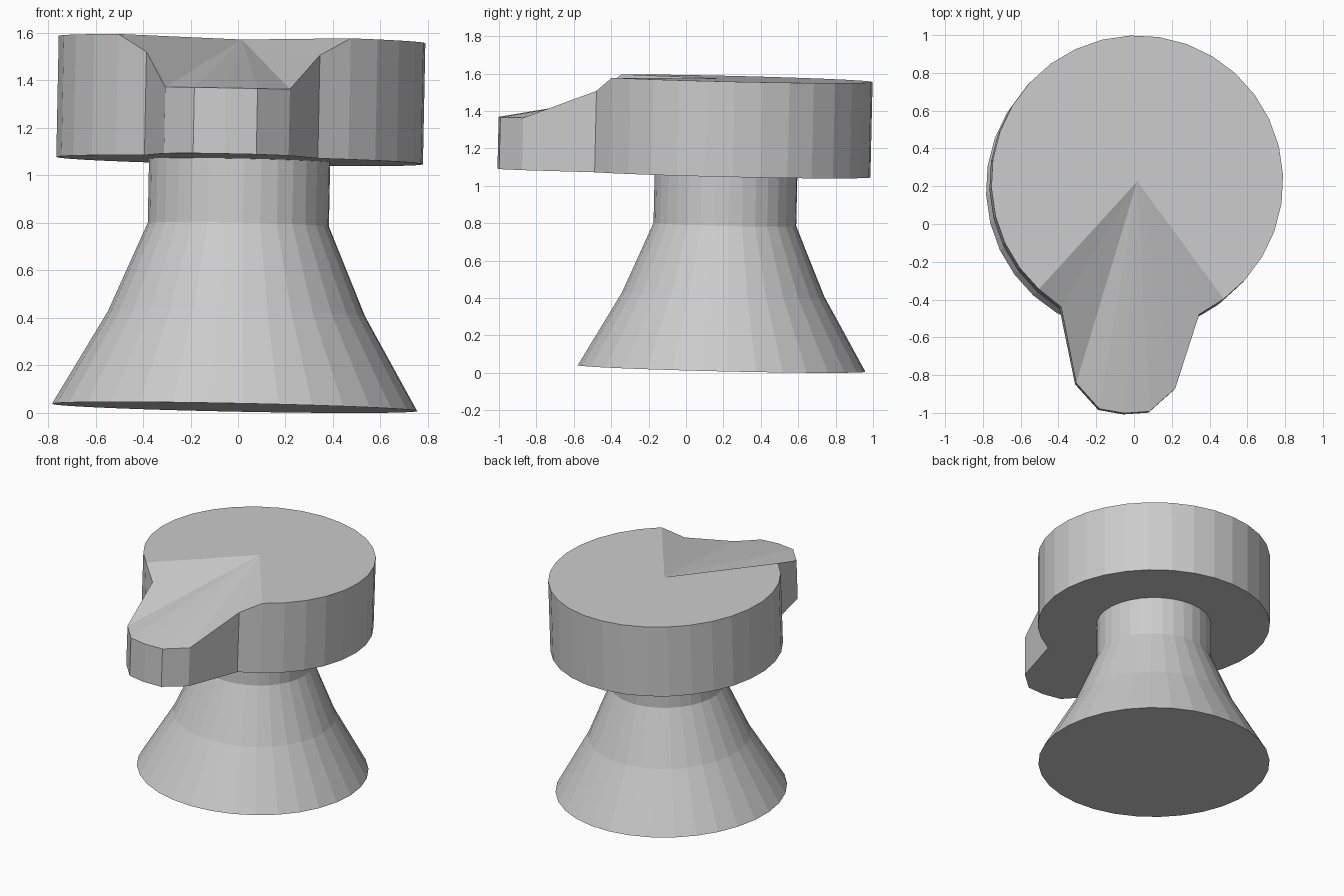
import bpy
import bmesh
from math import cos, sin, pi, radians
from mathutils import Vector, Quaternion

cube = bpy.data.objects.get("Cube")
if cube:
    bpy.data.objects.remove(cube, do_unlink=True)

SIDES = 32
STEP = 2 * pi / SIDES
BASE_CENTRE = Vector((-0.014, 0.19, 0.023))
LEAN = Vector((0, 0, 1)).rotation_difference(Vector((0.02, 0.023, 1)))
TURN = LEAN @ Quaternion((0, 0, 1), radians(-3))

grey = bpy.data.materials.new("plain grey")
grey.use_nodes = True
colour = (0.6, 0.6, 0.6, 1)
grey.diffuse_color = colour
grey.node_tree.nodes["Principled BSDF"].inputs["Base Color"].default_value = colour


def polar(radius, angle, z):
    """Point at an angle measured from the front (-y)."""
    return Vector((radius * sin(angle), -radius * cos(angle), z))


def bridge(bm, lower, upper):
    for i in range(len(lower)):
        j = (i + 1) % len(lower)
        bm.faces.new((lower[i], lower[j], upper[j], upper[i]))


def finish(bm, name):
    bmesh.ops.recalc_face_normals(bm, faces=bm.faces)
    mesh = bpy.data.meshes.new(name)
    bm.to_mesh(mesh)
    bm.free()
    mesh.materials.append(grey)
    obj = bpy.data.objects.new(name, mesh)
    bpy.context.collection.objects.link(obj)
    obj.location = BASE_CENTRE
    obj.rotation_euler = TURN.to_euler()
    return obj


# Flared stand and neck: (radius, height) rings
bm = bmesh.new()
rings = []
for r, z in [(0.77, 0), (0.542, 0.395), (0.382, 0.77), (0.382, 1.04)]:
    rings.append([bm.verts.new(polar(r, (i + 0.5) * STEP, z)) for i in range(SIDES)])
for lower, upper in zip(rings, rings[1:]):
    bridge(bm, lower, upper)
bm.faces.new(rings[0][::-1])
finish(bm, "flared_stand")

# Round head whose front opens into a sloping spout
BOTTOM, TOP, RADIUS = 1.04, 1.55, 0.773
half_spout = [
    (1.215, radians(6.3), 1.317),
    (1.11, radians(13.7), 1.32),
    (RADIUS + 0.003, 2.5 * STEP, 1.475),
]
rim = [(RADIUS, (i + 0.5) * STEP, TOP) for i in range(3, SIDES - 3)]
mirrored = [(r, -a, z) for r, a, z in reversed(half_spout)]
outline = [(1.224, 0, 1.317)] + half_spout + rim + mirrored

bm = bmesh.new()
upper = [bm.verts.new(polar(r, a, z)) for r, a, z in outline]
lower = [bm.verts.new(polar(r, a, BOTTOM)) for r, a, z in outline]
bridge(bm, lower, upper)
bm.faces.new(lower[::-1])
apex = bm.verts.new((0, 0, TOP))
for i, v in enumerate(upper):
    bm.faces.new((v, upper[(i + 1) % len(upper)], apex))
finish(bm, "spouted_head")
